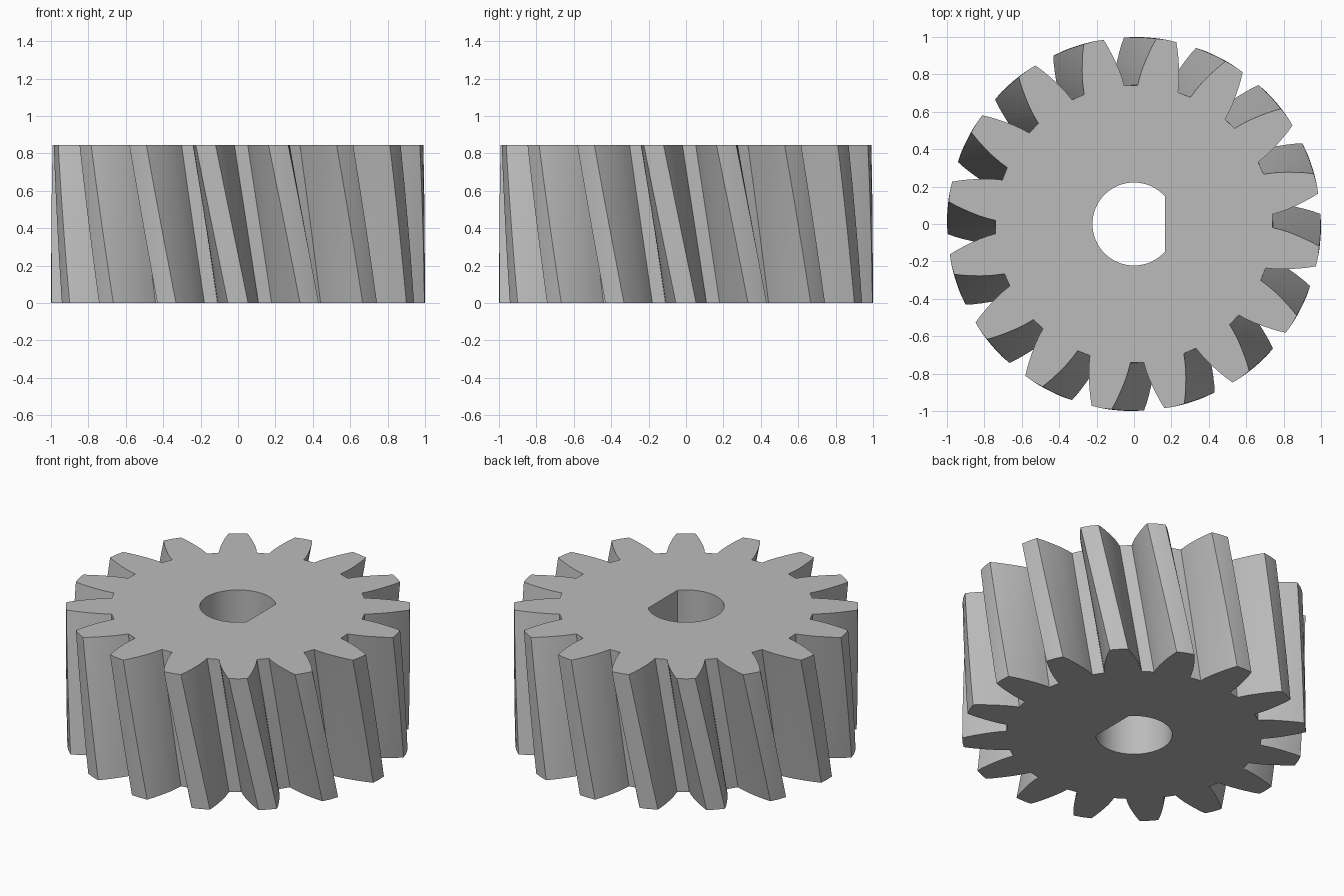
import bpy, bmesh
from math import radians, cos, sin, acos

cube = bpy.data.objects.get("Cube")
if cube:
    bpy.data.objects.remove(cube, do_unlink=True)

TEETH, HEIGHT, TWIST, LAYERS = 16, 0.845, -10, 12
BORE_R, FLAT_X = 0.222, 0.165
# Half of one tooth: radius and half angle in degrees, from root to tip
FLANK = [(0.742, 8.5), (0.785, 7.8), (0.83, 6.95), (0.875, 5.95),
         (0.92, 4.95), (0.96, 4.05), (0.998, 3.1)]

steel = bpy.data.materials.new("plain grey steel")
steel.use_nodes = True
grey = (0.5, 0.5, 0.5, 1)
steel.diffuse_color = grey
steel.node_tree.nodes["Principled BSDF"].inputs["Base Color"].default_value = grey


def polar(r, deg):
    return r * cos(radians(deg)), r * sin(radians(deg))


def gear_outline(turn):
    pts = []
    for i in range(TEETH):
        mid = turn + i * 360 / TEETH
        pts += [polar(r, mid - a) for r, a in FLANK]
        pts.append(polar(1, mid))
        pts += [polar(r, mid + a) for r, a in reversed(FLANK)]
    return pts


def bore_outline(segments=48):
    half = acos(FLAT_X / BORE_R)
    start, sweep = half, radians(360) - 2 * half
    return [(BORE_R * cos(start + sweep * i / segments),
             BORE_R * sin(start + sweep * i / segments))
            for i in range(segments + 1)]


def ring(bm, pts, z):
    return [bm.verts.new((x, y, z)) for x, y in pts]


def wall(bm, low, high):
    n = len(low)
    for i in range(n):
        j = (i + 1) % n
        bm.faces.new((low[i], low[j], high[j], high[i]))


bm = bmesh.new()
# Helical teeth: the outline turns as it rises
outer = [ring(bm, gear_outline(TWIST * k / LAYERS), HEIGHT * k / LAYERS)
         for k in range(LAYERS + 1)]
for low, high in zip(outer, outer[1:]):
    wall(bm, low, high)

# Straight D-shaped bore
inner = [ring(bm, bore_outline(), z) for z in (0, HEIGHT)]
wall(bm, *inner)

# End faces around the bore
for loops in ((outer[0], inner[0]), (outer[-1], inner[1])):
    edges = [bm.edges.get((v, loop[i - 1])) for loop in loops
             for i, v in enumerate(loop)]
    bmesh.ops.triangle_fill(bm, edges=edges, use_beauty=True)
bmesh.ops.recalc_face_normals(bm, faces=bm.faces)

mesh = bpy.data.meshes.new("helical_gear")
bm.to_mesh(mesh)
bm.free()
mesh.materials.append(steel)
gear = bpy.data.objects.new("helical_gear", mesh)
bpy.context.collection.objects.link(gear)

bpy.ops.object.select_all(action="DESELECT")
gear.select_set(True)
bpy.context.view_layer.objects.active = gear
bpy.ops.object.shade_smooth_by_angle(angle=radians(25))
